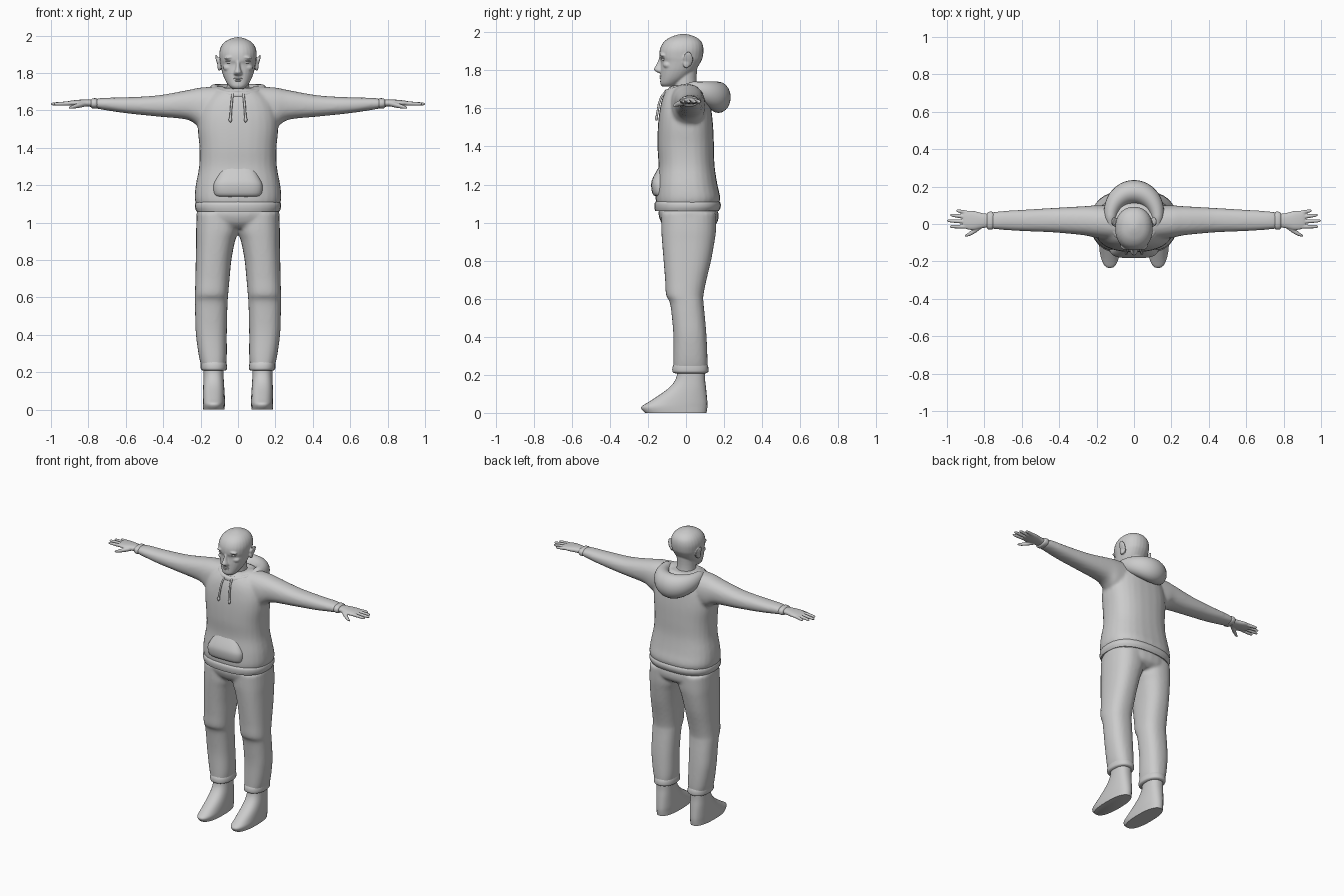
import bpy, bmesh
from math import sin, cos, tau, copysign, radians
from mathutils import Vector, Matrix

cube = bpy.data.objects.get("Cube")
if cube:
    bpy.data.objects.remove(cube, do_unlink=True)

grey = bpy.data.materials.new("plain_grey")
grey.use_nodes = True
grey.diffuse_color = (0.6, 0.6, 0.6, 1)
grey.node_tree.nodes["Principled BSDF"].inputs["Base Color"].default_value = grey.diffuse_color


def refine(rows, steps):
    """Catmull-Rom interpolation between section rows."""
    rows = [Vector(r) for r in rows]
    last = len(rows) - 1
    out = []
    for i in range(last):
        a, b, c, d = (rows[min(max(i + k, 0), last)] for k in (-1, 0, 1, 2))
        for k in range(steps):
            t = k / steps
            out.append(b + (c - a) * t / 2 + (a * 2 - b * 5 + c * 4 - d) * t ** 2 / 2
                       + (b * 3 - a - c * 3 + d) * t ** 3 / 2)
    return out + [rows[-1]]


def skin(bm, rings, closed=False):
    """Bridge rings of points with quads, capping the ends if open."""
    rings = [[bm.verts.new(co) for co in ring] for ring in rings]
    n = len(rings[0])
    pairs = list(zip(rings, rings[1:])) + ([(rings[-1], rings[0])] if closed else [])
    for low, high in pairs:
        for i in range(n):
            j = (i + 1) % n
            bm.faces.new((low[i], low[j], high[j], high[i]))
    if not closed:
        bm.faces.new(rings[0])
        bm.faces.new(rings[-1])


def loft(bm, rows, axis="z", side=1, n=28, power=2.3, steps=4):
    """Rows are (position, min, max, min, max) or, if symmetric, (z, half_width, min_y, max_y)."""
    rows = [(r[0], -r[1], *r[1:]) if len(r) == 4 else r for r in rows]
    rings = []
    for pos, a0, a1, b0, b1 in refine(rows, steps):
        ring = []
        for i in range(n):
            c, s = cos(tau * i / n), sin(tau * i / n)
            a = (a0 + a1) / 2 + (a1 - a0) / 2 * copysign(abs(c) ** (2 / power), c)
            b = (b0 + b1) / 2 + (b1 - b0) / 2 * copysign(abs(s) ** (2 / power), s)
            x, y, z = (a, b, pos) if axis == "z" else (pos, a, b)
            ring.append((x * side, y, z))
        rings.append(ring)
    skin(bm, rings)


def ellipsoid(bm, centre, size, tilt=0, axis="X"):
    matrix = Matrix.Translation(centre) @ Matrix.Rotation(radians(tilt), 4, axis) @ Matrix.Diagonal((*size, 1))
    bmesh.ops.create_uvsphere(bm, u_segments=20, v_segments=12, radius=1, matrix=matrix)


def finish(name, bm, voxel=0, relax=4):
    """Make the object; a voxel size fuses its overlapping volumes into one skin."""
    bmesh.ops.recalc_face_normals(bm, faces=bm.faces)
    mesh = bpy.data.meshes.new(name)
    bm.to_mesh(mesh)
    bm.free()
    mesh.materials.append(grey)
    obj = bpy.data.objects.new(name, mesh)
    bpy.context.collection.objects.link(obj)
    bpy.ops.object.select_all(action="DESELECT")
    obj.select_set(True)
    bpy.context.view_layer.objects.active = obj
    bpy.ops.object.shade_smooth_by_angle(angle=radians(50))
    if voxel:
        fuse = obj.modifiers.new("fuse", "REMESH")
        fuse.mode = "VOXEL"
        fuse.voxel_size = voxel
        fuse.use_smooth_shade = True
        soften = obj.modifiers.new("soften", "SMOOTH")
        soften.factor = 0.5
        soften.iterations = relax
    return obj


def part(name, rows, **options):
    bm = bmesh.new()
    loft(bm, rows, **options)
    return finish(name, bm)


SIDES = (("left", 1), ("right", -1))

# Hoodie body with both sleeves
bm = bmesh.new()
loft(bm, [(1.09, .222, -.155, .17), (1.13, .232, -.16, .18), (1.2, .226, -.155, .165),
          (1.3, .208, -.145, .15), (1.4, .206, -.15, .147), (1.5, .215, -.148, .143),
          (1.58, .21, -.14, .135), (1.65, .18, -.125, .125), (1.7, .13, -.1, .11),
          (1.72, .09, -.07, .09)], power=2.5)
for _, side in SIDES:
    loft(bm, [(.08, -.09, .1, 1.5, 1.73), (.2, -.075, .1, 1.51, 1.722), (.27, -.06, .095, 1.55, 1.708),
              (.43, -.045, .086, 1.567, 1.68), (.6, -.038, .076, 1.585, 1.67),
              (.72, -.03, .068, 1.603, 1.667), (.765, -.026, .062, 1.612, 1.66)], axis="x", side=side)
finish("hoodie", bm, .01, 5)
part("hoodie_waistband", [(1.06, .222, -.162, .172), (1.08, .23, -.166, .182),
                          (1.1, .23, -.165, .182), (1.115, .222, -.155, .172)], power=2.5)
part("front_pocket", [(1.135, .11, -.15, -.05), (1.15, .128, -.175, -.05), (1.2, .132, -.183, -.05),
                      (1.24, .115, -.172, -.05), (1.3, .085, -.138, -.05)], power=3.2)

# Folded hood, a ring that swells towards the back
bm = bmesh.new()
rings = []
for i in range(56):
    c, s = cos(tau * i / 56), sin(tau * i / 56)
    swell = ((1 + s) / 2) ** 1.5
    wide, tall = .016 + .049 * swell, .02 + .062 * swell
    top = 1.7 + .04 * min(1, 1 + s)
    rings.append([(c * (.125 + wide * cos(u)), .035 + s * (.135 + wide * cos(u)), top - tall + tall * sin(u))
                  for u in (tau * k / 20 for k in range(20))])
skin(bm, rings, closed=True)
finish("hood", bm)

# Drawstrings with knobbed ends
for label, side in SIDES:
    curve = bpy.data.curves.new(label + "_drawstring", "CURVE")
    curve.dimensions = "3D"
    curve.bevel_depth = .006
    curve.use_fill_caps = True
    spline = curve.splines.new("POLY")
    path = [(.028, -.105, 1.69), (.032, -.13, 1.66), (.036, -.143, 1.62), (.041, -.155, 1.55)]
    spline.points.add(len(path) - 1)
    for point, (x, y, z) in zip(spline.points, path):
        point.co = (x * side, y, z, 1)
    curve.materials.append(grey)
    bpy.context.collection.objects.link(bpy.data.objects.new(label + "_drawstring", curve))
    bm = bmesh.new()
    ellipsoid(bm, (.041 * side, -.155, 1.55), (.009, .009, .014))
    finish(label + "_drawstring_end", bm)

# Trousers
bm = bmesh.new()
loft(bm, [(.97, .17, -.1, .13), (1.0, .21, -.13, .165), (1.05, .222, -.145, .17), (1.1, .2, -.13, .15)])
for _, side in SIDES:
    loft(bm, [(.215, .068, .19, -.065, .11), (.28, .06, .208, -.066, .113), (.4, .06, .225, -.066, .108),
              (.5, .058, .229, -.074, .1), (.58, .055, .23, -.085, .092), (.62, .052, .23, -.105, .092),
              (.7, .045, .228, -.11, .108), (.8, .035, .226, -.118, .132), (.9, .016, .224, -.126, .15),
              (.96, -.004, .224, -.13, .158), (1.05, -.01, .22, -.13, .16)], side=side, power=2.4)
finish("trousers", bm, .01, 3)

for label, side in SIDES:
    # Trouser cuff and foot
    part(label + "_trouser_cuff", [(.208, .07, .186, -.058, .104), (.216, .06, .198, -.071, .117),
                                   (.24, .06, .2, -.071, .117), (.26, .066, .198, -.062, .11)], side=side)
    part(label + "_foot", [(0, .072, .186, -.215, .108), (.03, .07, .188, -.236, .112),
                           (.06, .07, .188, -.192, .112), (.125, .074, .186, -.097, .106),
                           (.18, .077, .184, -.053, .1), (.24, .078, .184, -.045, .1)], side=side, power=2.4)
    # Sleeve cuff
    part(label + "_sleeve_cuff", [(.75, -.022, .06, 1.612, 1.66), (.762, -.03, .066, 1.609, 1.665),
                                  (.78, -.028, .064, 1.611, 1.663), (.787, -.02, .056, 1.618, 1.656)],
         axis="x", side=side)
    # Hand: palm, four fingers and a thumb
    bm = bmesh.new()
    loft(bm, [(.76, -.016, .052, 1.618, 1.657), (.81, -.022, .058, 1.62, 1.658),
              (.86, -.032, .07, 1.622, 1.656), (.9, -.026, .07, 1.626, 1.651),
              (.915, -.018, .064, 1.63, 1.646)], axis="x", side=side)
    for base, end, tip in ((.058, .072, .95), (.035, .048, .982), (.011, .018, 1), (-.014, -.014, .985)):
        rows = []
        for t, r in ((0, .011), (.5, .0105), (.9, .008), (1, .003)):
            y, z = base + (end - base) * t, 1.638 - .004 * t
            rows.append((.88 + (tip - .88) * t, y - r, y + r, z - r, z + r))
        loft(bm, rows, axis="x", side=side, n=12, power=2)
    loft(bm, [(.81, -.02, .02, 1.622, 1.65), (.845, -.046, -.012, 1.614, 1.642),
              (.88, -.064, -.042, 1.609, 1.63), (.903, -.068, -.058, 1.609, 1.62)],
         axis="x", side=side, n=12, power=2)
    finish(label + "_hand", bm, .0035, 2)

# Head, neck, nose and ears
bm = bmesh.new()
loft(bm, [(1.715, .03, -.125, -.06), (1.73, .048, -.135, -.035), (1.76, .068, -.135, .01),
          (1.8, .084, -.134, .05), (1.845, .094, -.132, .078), (1.87, .098, -.14, .088),
          (1.91, .1, -.137, .092), (1.945, .089, -.12, .084), (1.97, .066, -.09, .06),
          (1.985, .034, -.052, .025), (1.991, .01, -.025, -.005)], power=2.2)
loft(bm, [(1.64, .08, -.07, .085), (1.7, .063, -.066, .062), (1.76, .06, -.066, .056),
          (1.84, .062, -.06, .062)], power=2)
loft(bm, [(1.785, .016, -.142, -.1), (1.793, .024, -.158, -.1), (1.806, .021, -.17, -.1),
          (1.83, .013, -.156, -.1), (1.865, .012, -.142, -.1)], n=16, power=2)
for _, side in SIDES:
    ellipsoid(bm, (.105 * side, .012, 1.858), (.009, .026, .043), 20 * side, "Y")
    ellipsoid(bm, (.1 * side, .002, 1.835), (.01, .018, .025))
    ellipsoid(bm, (.043 * side, -.122, 1.883), (.032, .016, .009), 8 * side, "Y")
    ellipsoid(bm, (.05 * side, -.095, 1.828), (.03, .026, .02))
finish("head", bm, .005, 3)

# Eyes with upper lids, and lips
for label, side in SIDES:
    bm = bmesh.new()
    ellipsoid(bm, (.042 * side, -.112, 1.857), (.02, .016, .009))
    finish(label + "_eye", bm)
    bm = bmesh.new()
    ellipsoid(bm, (.043 * side, -.114, 1.865), (.023, .017, .004), 6 * side, "Y")
    finish(label + "_eyelid", bm)
bm = bmesh.new()
ellipsoid(bm, (0, -.126, 1.77), (.027, .014, .005))
ellipsoid(bm, (0, -.126, 1.759), (.022, .014, .006))
finish("lips", bm)
